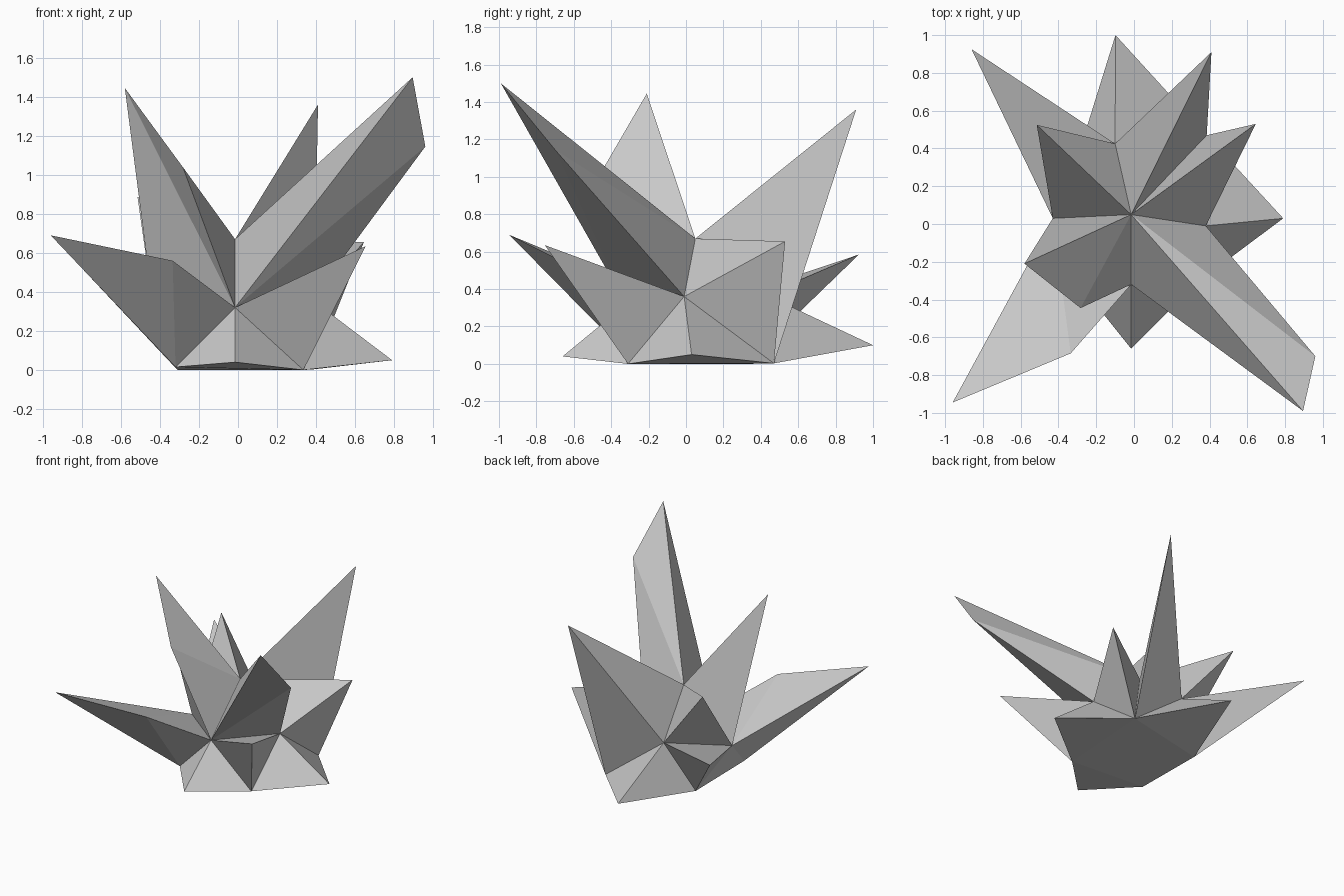
import bpy, bmesh

if "Cube" in bpy.data.objects:
    bpy.data.objects.remove(bpy.data.objects["Cube"])

# Core hull corners: a squat crystal body standing on four ground points
core = {
    "top": (-0.015, 0.05, 0.67),
    "front": (-0.015, -0.32, 0.32), "right": (0.38, -0.01, 0.36),
    "back": (-0.10, 0.425, 0.37), "left": (-0.43, 0.03, 0.285),
    "g_fr": (0.335, -0.31, 0.0), "g_fl": (-0.32, -0.28, 0.015),
    "g_br": (0.385, 0.47, 0.003), "g_bl": (-0.31, 0.32, 0.0),
}

bm = bmesh.new()
v = {name: bm.verts.new(co) for name, co in core.items()}


def spike(a, b, c, tip, ridge=None):
    """Raise a hull triangle to a point, or to a ridge (tip near a-b, ridge near c)."""
    a, b, c = v[a], v[b], v[c]
    p = bm.verts.new(tip)
    if ridge is None:
        faces = [(a, b, p), (b, c, p), (c, a, p)]
    else:
        q = bm.verts.new(ridge)
        faces = [(a, b, p), (b, q, p), (b, c, q), (c, a, q), (a, p, q)]
    for f in faces:
        bm.faces.new(f)


# Upper spikes
spike("top", "front", "right", (0.895, -0.99, 1.5), (0.96, -0.70, 1.145))
spike("top", "right", "g_br", (0.645, 0.53, 0.655))
spike("top", "g_br", "back", (0.41, 0.91, 1.36))
spike("top", "back", "left", (-0.515, 0.525, 0.887))
spike("front", "top", "left", (-0.283, -0.445, 1.04), (-0.58, -0.21, 1.445))

# Side spikes
spike("front", "g_fr", "right", (0.655, -0.755, 0.635))
spike("back", "left", "g_bl", (-0.86, 0.925, 0.585))
spike("left", "g_fl", "front", (-0.96, -0.945, 0.69), (-0.335, -0.685, 0.56))

# Ground spikes
spike("front", "g_fl", "g_fr", (-0.015, -0.66, 0.04))
spike("right", "g_fr", "g_br", (0.79, 0.03, 0.05))
spike("back", "g_br", "g_bl", (-0.098, 1.0, 0.10))

# Plain left facet and underside
for names in (("left", "g_bl", "g_fl"), ("g_fl", "g_bl", "g_fr"), ("g_fr", "g_bl", "g_br")):
    bm.faces.new([v[n] for n in names])

bmesh.ops.recalc_face_normals(bm, faces=bm.faces)
mesh = bpy.data.meshes.new("crystal_cluster")
bm.to_mesh(mesh)
bm.free()
bpy.context.collection.objects.link(bpy.data.objects.new("crystal_cluster", mesh))
